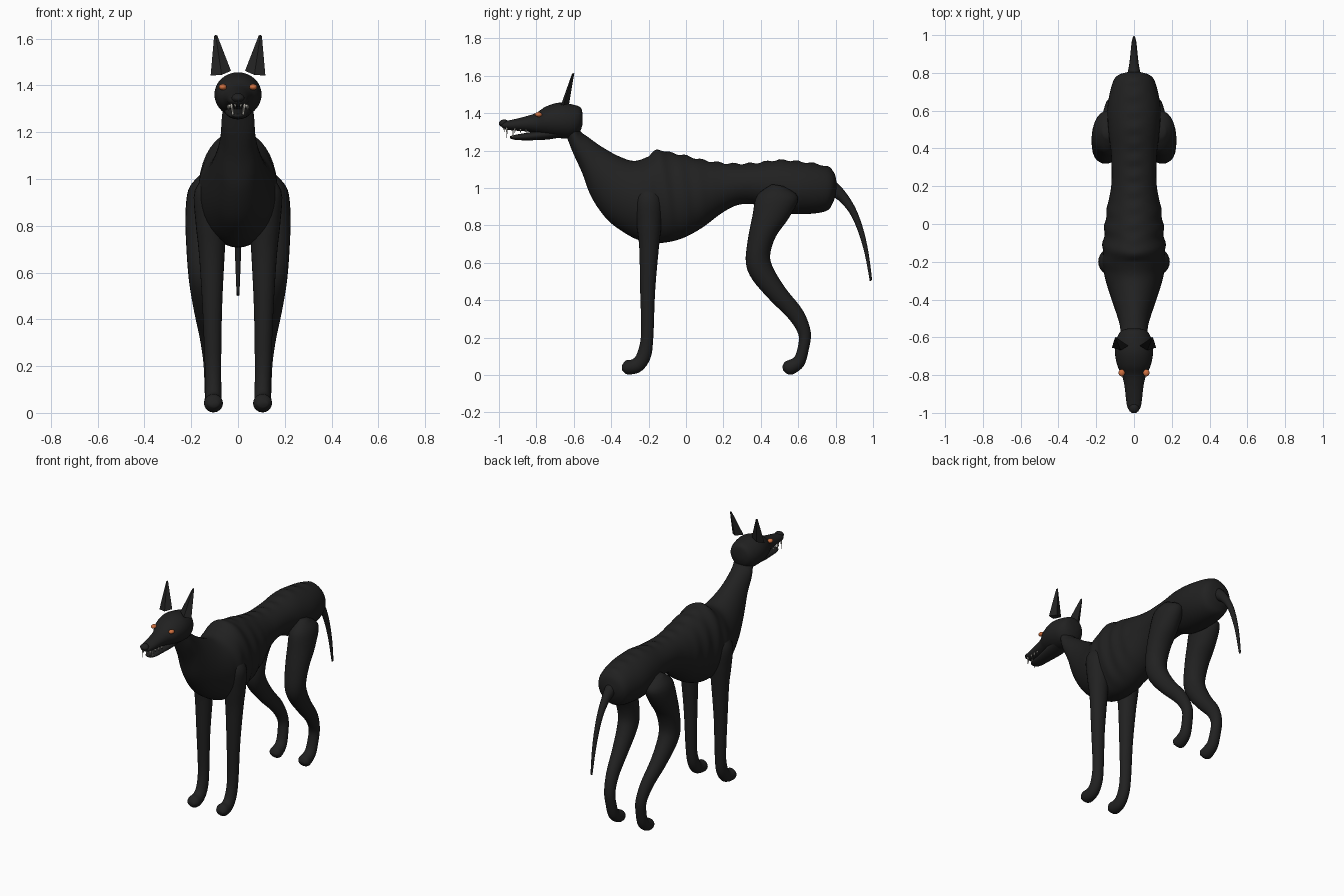
import bpy, bmesh, math
from mathutils import Vector


def material(name, rgb):
    m = bpy.data.materials.new(name)
    m.diffuse_color = (*rgb, 1)
    return m


BLACK = material("charcoal black", (0.015, 0.015, 0.015))
ORANGE = material("ember orange", (0.62, 0.16, 0.05))
IVORY = material("ivory", (0.55, 0.53, 0.48))


def finish(name, bm, mat, mirror=False, smooth=True):
    bmesh.ops.recalc_face_normals(bm, faces=bm.faces[:])
    me = bpy.data.meshes.new(name)
    bm.to_mesh(me)
    bm.free()
    me.materials.append(mat)
    for p in me.polygons:
        p.use_smooth = smooth
    ob = bpy.data.objects.new(name, me)
    bpy.context.collection.objects.link(ob)
    if mirror:
        ob.modifiers.new("Mirror", 'MIRROR').use_axis[0] = True
    return ob


def spline(rows, steps):
    """Catmull-Rom interpolation between section rows."""
    out = []
    last = len(rows) - 1
    for i in range(last):
        a, b, c, d = (rows[max(0, min(last, i + k))] for k in (-1, 0, 1, 2))
        for s in range(steps):
            t = s / steps
            out.append([0.5 * (2 * q + (r - p) * t + (2 * p - 5 * q + 4 * r - u) * t * t
                               + (3 * q - p - 3 * r + u) * t ** 3)
                        for p, q, r, u in zip(a, b, c, d)])
    out.append(list(rows[-1]))
    return out


def loft(name, rows, mat=BLACK, n=24, steps=4, mirror=False):
    """Rows: y1, z1, y2, z2 (opposite profile points), half width, optional x."""
    rows = [tuple(r) + (0,) * (6 - len(r)) for r in rows]
    bm = bmesh.new()
    rings = []
    for y1, z1, y2, z2, w, x in spline(rows, steps):
        ring = []
        for k in range(n):
            a = 2 * math.pi * k / n
            c, s = math.cos(a) * w, math.sin(a) / 2
            ring.append(bm.verts.new((x + c, (y1 + y2) / 2 + (y1 - y2) * s,
                                      (z1 + z2) / 2 + (z1 - z2) * s)))
        rings.append(ring)
    for r0, r1 in zip(rings, rings[1:]):
        for k in range(n):
            j = (k + 1) % n
            bm.faces.new((r0[k], r0[j], r1[j], r1[k]))
    bm.faces.new(rings[0])
    bm.faces.new(rings[-1])
    return finish(name, bm, mat, mirror)


# Body and neck, from rump to skull
body = loft("body", [
    (.805, 1.03, .805, .98, .03),
    (.79, 1.085, .785, .92, .085),
    (.74, 1.12, .745, .875, .115),
    (.62, 1.14, .62, .86, .14),
    (.50, 1.15, .48, .87, .135),
    (.38, 1.135, .38, .91, .122),
    (.28, 1.13, .28, .91, .118),
    (.19, 1.135, .19, .865, .122),
    (.09, 1.15, .09, .79, .142),
    (-.01, 1.175, -.01, .735, .155),
    (-.09, 1.19, -.10, .71, .163),
    (-.15, 1.205, -.17, .707, .167),
    (-.21, 1.165, -.24, .717, .165),
    (-.28, 1.145, -.32, .755, .15),
    (-.36, 1.17, -.42, .83, .122),
    (-.45, 1.22, -.505, .95, .092),
    (-.52, 1.27, -.555, 1.08, .075),
    (-.57, 1.31, -.605, 1.19, .07),
    (-.58, 1.37, -.64, 1.28, .062)], n=40, steps=6)

# Rib ridges on the flanks and vertebra bumps along the back
for v in body.data.vertices:
    x, y, z = v.co
    rib = max(0, 1 - ((y + .07) / .22) ** 2)
    v.co.x *= 1 + .03 * rib * math.cos(2 * math.pi * (y + .2 + .12 * (z - .95)) / .095)
    if z > 1.08 and -.2 < y < .78:
        v.co.z += .005 * max(0, 1 - abs(x) / .06) * math.cos(2 * math.pi * y / .085)

# Skull and upper muzzle
loft("head", [
    (-.553, 1.39, -.553, 1.34, .03),
    (-.563, 1.43, -.57, 1.295, .068),
    (-.61, 1.447, -.61, 1.267, .093),
    (-.68, 1.456, -.68, 1.267, .101),
    (-.75, 1.435, -.75, 1.28, .088),
    (-.80, 1.402, -.80, 1.293, .064),
    (-.86, 1.382, -.86, 1.303, .05),
    (-.93, 1.365, -.93, 1.308, .042),
    (-.975, 1.355, -.97, 1.315, .034),
    (-.99, 1.345, -.985, 1.325, .02)], n=32)

loft("lower_jaw", [
    (-.65, 1.32, -.65, 1.275, .06),
    (-.74, 1.315, -.74, 1.259, .056),
    (-.84, 1.297, -.84, 1.255, .043),
    (-.91, 1.285, -.91, 1.257, .035),
    (-.94, 1.277, -.94, 1.265, .018)])

loft("nose", [
    (-.955, 1.36, -.955, 1.335, .015),
    (-.968, 1.367, -.968, 1.325, .026),
    (-.987, 1.363, -.987, 1.328, .026),
    (-1.0, 1.352, -1.0, 1.338, .012)], n=16)

# Legs
loft("front_legs", [
    (-.215, 1.03, -.185, 1.03, .02, .10),
    (-.27, .95, -.13, .95, .07, .115),
    (-.265, .82, -.13, .82, .067, .115),
    (-.25, .68, -.145, .68, .055, .112),
    (-.245, .45, -.165, .45, .042, .11),
    (-.24, .22, -.175, .20, .035, .107),
    (-.26, .12, -.19, .09, .034, .105),
    (-.285, .085, -.24, .02, .036, .105),
    (-.322, .078, -.31, .003, .04, .105),
    (-.343, .05, -.343, .025, .022, .105)], mirror=True)

loft("hind_legs", [
    (.46, 1.02, .52, 1.01, .03, .135),
    (.38, .96, .60, .95, .07, .142),
    (.355, .85, .55, .84, .078, .147),
    (.33, .72, .48, .74, .072, .15),
    (.32, .60, .45, .64, .065, .15),
    (.355, .51, .47, .565, .058, .148),
    (.45, .40, .535, .46, .047, .14),
    (.55, .30, .625, .345, .038, .126),
    (.60, .22, .667, .23, .034, .115),
    (.60, .16, .655, .13, .034, .11),
    (.582, .10, .63, .05, .035, .107),
    (.555, .082, .58, .008, .038, .105),
    (.528, .07, .545, .004, .038, .105),
    (.515, .045, .52, .025, .02, .105)], mirror=True)

# Tail hanging from the rump
loft("tail", [
    (.77, 1.05, .77, .96, .036),
    (.81, 1.025, .79, .95, .034),
    (.855, .975, .825, .925, .026),
    (.905, .895, .875, .865, .02),
    (.945, .79, .917, .775, .016),
    (.975, .66, .955, .65, .012),
    (.995, .51, .983, .50, .006)], n=16)

# Pointed ears: a flattened four-sided spike with a blunt tip
bm = bmesh.new()
base = [bm.verts.new(p) for p in
        ((.03, -.645, 1.462), (.07, -.668, 1.445), (.117, -.655, 1.442), (.08, -.625, 1.45))]
tip = [bm.verts.new(p) for p in
       ((.088, -.605, 1.612), (.095, -.609, 1.612), (.102, -.605, 1.612), (.095, -.597, 1.616))]
for i in range(4):
    j = (i + 1) % 4
    bm.faces.new((base[i], base[j], tip[j], tip[i]))
bm.faces.new(base)
bm.faces.new(tip)
finish("ears", bm, BLACK, mirror=True, smooth=False)

# Glowing eyes
bm = bmesh.new()
bmesh.ops.create_uvsphere(bm, u_segments=16, v_segments=10, radius=1)
for v in bm.verts:
    v.co = Vector((.065 + v.co.x * .017, -.788 + v.co.y * .019, 1.393 + v.co.z * .013))
finish("eyes", bm, ORANGE, mirror=True)


# Teeth: (x, y, root z, tip z)
bm = bmesh.new()
for x, y, root, point in ((.027, -.958, 1.325, 1.262), (.012, -.972, 1.322, 1.298),
                          (.022, -.925, 1.272, 1.318), (.036, -.915, 1.318, 1.292),
                          (.039, -.885, 1.316, 1.29), (.042, -.855, 1.314, 1.29)):
    ring = [bm.verts.new((x + .006 * math.cos(a * math.pi / 3),
                          y + .006 * math.sin(a * math.pi / 3), root)) for a in range(6)]
    end = bm.verts.new((x, y, point))
    for i in range(6):
        bm.faces.new((ring[i], ring[(i + 1) % 6], end))
    bm.faces.new(ring)
finish("teeth", bm, IVORY, mirror=True)
